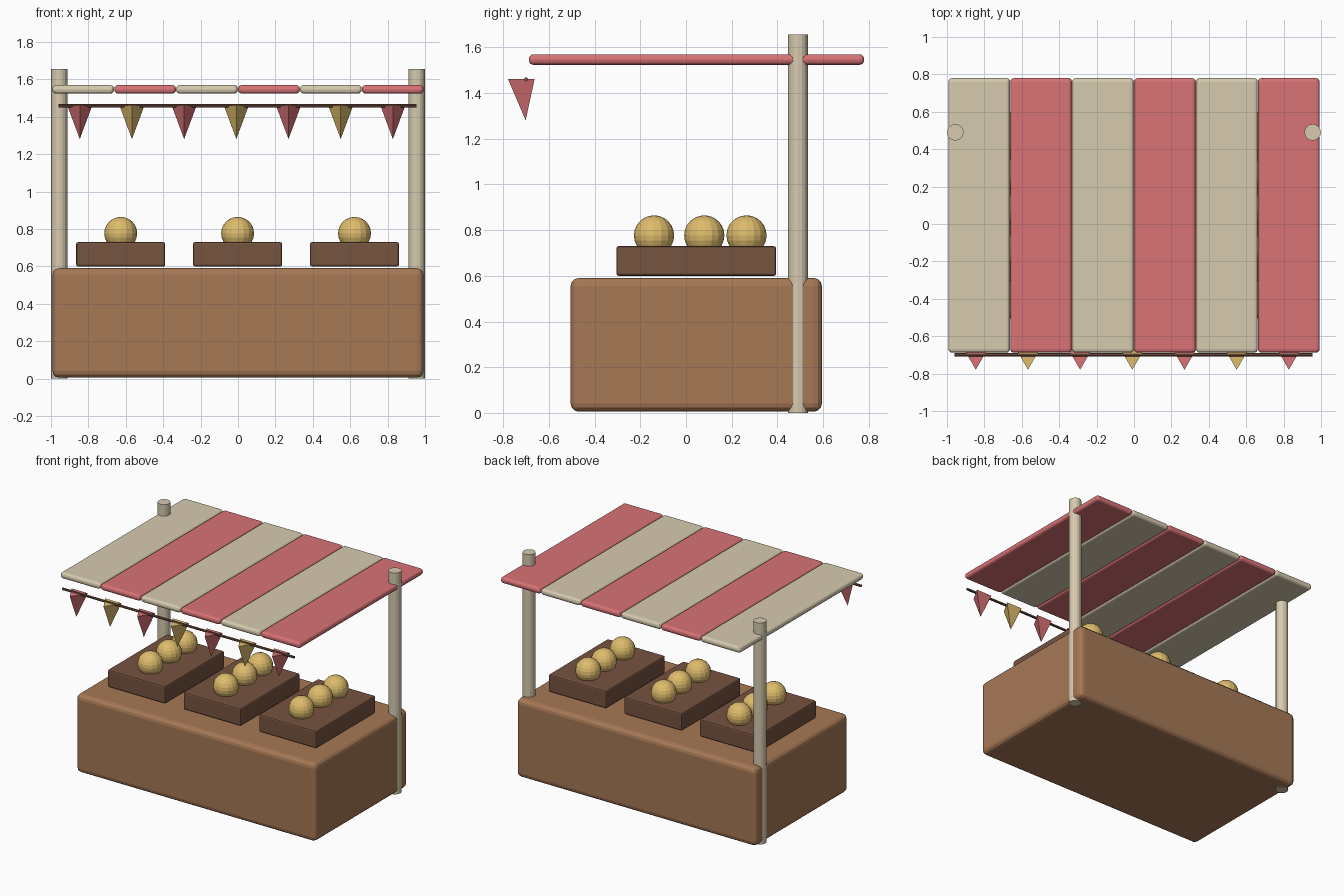
import bpy
import bmesh
import math
from mathutils import Matrix

cube = bpy.data.objects.get("Cube")
if cube:
    bpy.data.objects.remove(cube, do_unlink=True)


def material(name, srgb):
    """Flat material from 8-bit sRGB, stored as linear."""
    lin = [((c / 255 + 0.055) / 1.055) ** 2.4 for c in srgb]
    mat = bpy.data.materials.new(name)
    mat.use_nodes = True
    mat.diffuse_color = (*lin, 1)
    bsdf = mat.node_tree.nodes["Principled BSDF"]
    bsdf.inputs["Base Color"].default_value = (*lin, 1)
    bsdf.inputs["Roughness"].default_value = 0.8
    return mat


CREAM = material("cream", (215, 203, 176))
RED = material("soft red", (217, 115, 118))
WOOD = material("warm wood", (166, 120, 85))
DARK = material("dark wood", (118, 83, 64))
YELLOW = material("golden yellow", (222, 188, 108))


def make(name, bm, mat, location):
    mesh = bpy.data.meshes.new(name)
    bm.to_mesh(mesh)
    bm.free()
    mesh.materials.append(mat)
    obj = bpy.data.objects.new(name, mesh)
    obj.location = location
    bpy.context.collection.objects.link(obj)
    return obj


def rounded_box(name, mat, center, size, bevel, segments=3):
    bm = bmesh.new()
    bmesh.ops.create_cube(bm, size=1, matrix=Matrix.Diagonal((*size, 1)))
    obj = make(name, bm, mat, center)
    mod = obj.modifiers.new("Rounded edges", "BEVEL")
    mod.width = bevel
    mod.segments = segments
    return obj


def cone(name, mat, center, sides, r_low, r_high, depth, matrix=Matrix()):
    bm = bmesh.new()
    bmesh.ops.create_cone(bm, cap_ends=True, segments=sides, radius1=r_low,
                          radius2=r_high, depth=depth, matrix=matrix)
    return make(name, bm, mat, center)


def ball(name, mat, center, radius):
    bm = bmesh.new()
    bmesh.ops.create_uvsphere(bm, u_segments=16, v_segments=12, radius=radius)
    return make(name, bm, mat, center)


# Counter
rounded_box("counter", WOOD, (0, 0.045, 0.298), (1.984, 1.1, 0.585), 0.035)

# Poles at the back corners
for side, x in (("left", 0.955), ("right", -0.955)):
    cone(f"{side}_pole", CREAM, (x, 0.49, 0.828), 16, 0.044, 0.044, 1.656)

# Striped awning
for i in range(6):
    rounded_box(f"awning_stripe_{i + 1}", RED if i % 2 else CREAM,
                ((i - 2.5) * 0.331, 0.046, 1.547), (0.33, 1.468, 0.046), 0.02)

# Crates with fruit
for i in range(3):
    x = (i - 1) * 0.625 - 0.002
    rounded_box(f"crate_{i + 1}", DARK, (x, 0.045, 0.665),
                (0.476, 0.7, 0.13), 0.01, 2)
    for j, y in enumerate((-0.14, 0.08, 0.265)):
        ball(f"fruit_{i + 1}_{j + 1}", YELLOW, (x, y, 0.777), 0.088)

# Bunting string and three-sided pennants, one edge facing forward
cone("bunting_string", DARK, (-0.002, -0.7, 1.46), 8, 0.009, 0.009, 1.915,
     Matrix.Rotation(math.pi / 2, 4, "Y"))
points = [(0, -0.077), (0.067, 0.039), (-0.067, 0.039)]
for i in range(7):
    bm = bmesh.new()
    top = [bm.verts.new((x, y, 0)) for x, y in points]
    tip = bm.verts.new((0, 0, -0.18))
    bm.faces.new(top)
    for a, b in zip(top, top[1:] + top[:1]):
        bm.faces.new((b, a, tip))
    bmesh.ops.recalc_face_normals(bm, faces=bm.faces)
    make(f"pennant_{i + 1}", bm, YELLOW if i % 2 else RED,
         ((i - 3) * 0.279 - 0.009, -0.702, 1.461))
